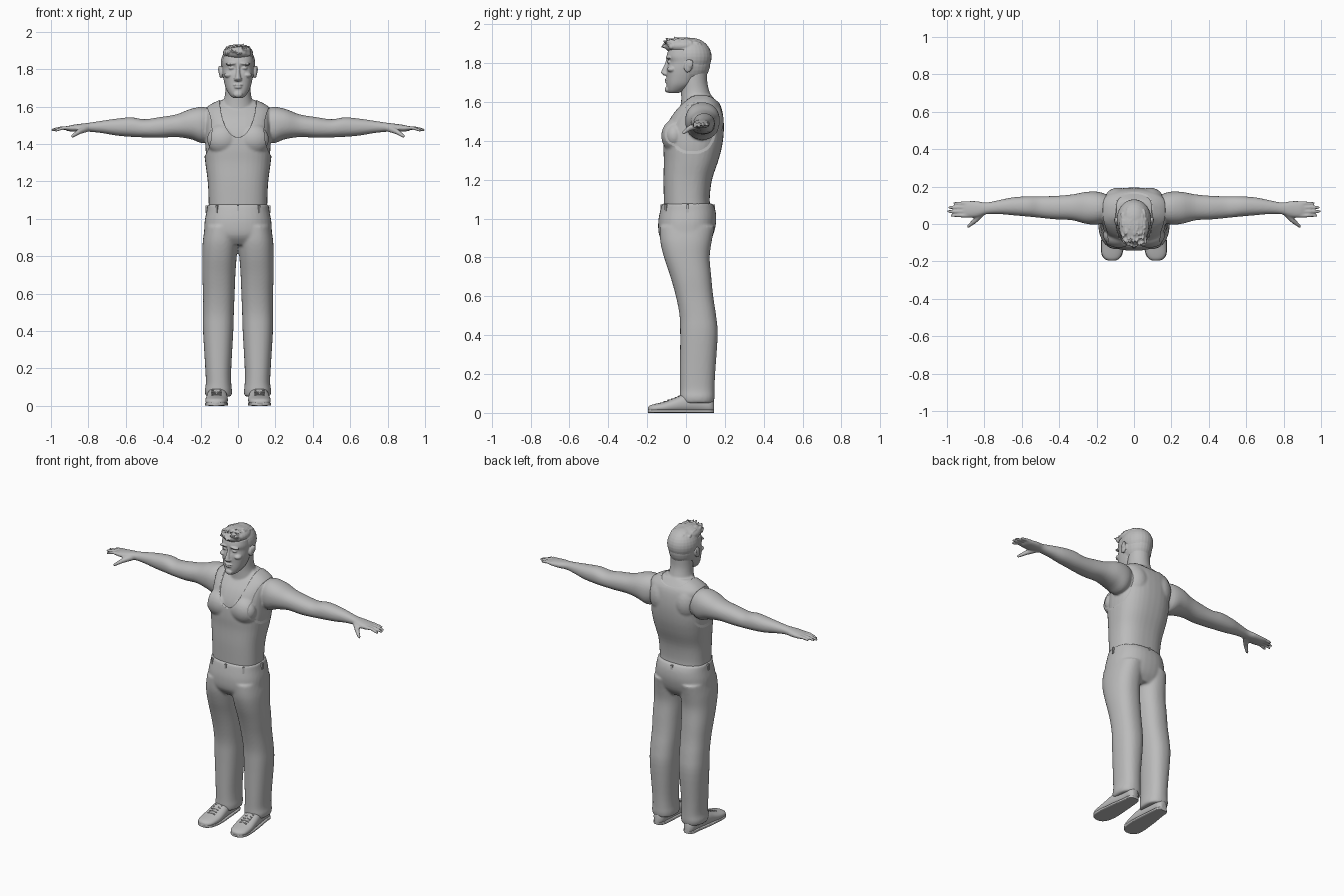
import bpy, bmesh, math, random
from mathutils import Vector, Matrix

random.seed(4)
old = bpy.data.objects.get("Cube")
if old:
    bpy.data.objects.remove(old)

grey = bpy.data.materials.new("plain_grey")
grey.use_nodes = True
grey.diffuse_color = (0.5, 0.5, 0.5, 1)
grey.node_tree.nodes["Principled BSDF"].inputs["Base Color"].default_value = grey.diffuse_color
SIDES = (1, -1)


def spline(rows, steps):
    """Resample rows of numbers with a Catmull-Rom curve."""
    out = []
    for i in range(len(rows) - 1):
        a, b, c, d = (rows[min(max(i + k, 0), len(rows) - 1)] for k in (-1, 0, 1, 2))
        for s in range(steps):
            t = s / steps
            out.append([q + t / 2 * (r - p + t * (2 * p - 5 * q + 4 * r - u + t * (3 * (q - r) + u - p)))
                        for p, q, r, u in zip(a, b, c, d)])
    return out + [list(rows[-1])]


def skin_rings(bm, rings):
    """Join rings of points into a closed tube."""
    rings = [[bm.verts.new(p) for p in ring] for ring in rings]
    n = len(rings[0])
    for r, q in zip(rings, rings[1:]):
        for k in range(n):
            bm.faces.new((r[k], r[(k + 1) % n], q[(k + 1) % n], q[k]))
    bm.faces.new(rings[0])
    bm.faces.new(rings[-1])


def loft(bm, rows, axis="z", side=1, power=2.0, grow=0.0, n=36, steps=4):
    """Skin rounded sections; a row is position, then low and high of the two cross axes."""
    rings = []
    for t, a0, a1, b0, b1 in spline(rows, steps):
        ring = []
        for k in range(n):
            c, s = math.cos(math.tau * k / n), math.sin(math.tau * k / n)
            a = (a0 + a1) / 2 + ((a1 - a0) / 2 + grow) * math.copysign(abs(c) ** (2 / power), c)
            b = (b0 + b1) / 2 + ((b1 - b0) / 2 + grow) * math.copysign(abs(s) ** (2 / power), s)
            x, y, z = {"x": (t, a, b), "y": (a, t, b), "z": (a, b, t)}[axis]
            ring.append((side * x, y, z))
        rings.append(ring)
    skin_rings(bm, rings)


def spin(bm, profile, matrix, n):
    """Turn a profile of radius and height about z, then place it."""
    skin_rings(bm, [[matrix @ Vector((r * math.cos(math.tau * k / n), r * math.sin(math.tau * k / n), h))
                     for k in range(n)] for r, h in profile])


def arc(lo, hi, count):
    angles = [math.radians(lo + (hi - lo) * i / count) for i in range(count + 1)]
    return [(math.cos(a), math.sin(a)) for a in angles]


def ball(bm, centre, radii, tilt=0.0, axis="X"):
    m = Matrix.Translation(centre) @ Matrix.Rotation(tilt, 4, axis) @ Matrix.Diagonal((*radii, 1))
    spin(bm, arc(-87, 87, 16), m, 28)


def rod(bm, a, b, r0, r1):
    """Tapered round-ended rod between two points."""
    a, b = Vector(a), Vector(b)
    turn = (b - a).to_track_quat("Z", "Y").to_matrix().to_4x4()
    profile = [(r0 * c, r0 * s) for c, s in arc(-80, 0, 4)]
    profile += [(r1 * c, (b - a).length + r1 * s) for c, s in arc(0, 80, 4)]
    spin(bm, profile, Matrix.Translation(a) @ turn, 12)


def finish(name, bm, voxel=None, smooth=0):
    bmesh.ops.recalc_face_normals(bm, faces=bm.faces)
    me = bpy.data.meshes.new(name)
    bm.to_mesh(me)
    bm.free()
    me.materials.append(grey)
    ob = bpy.data.objects.new(name, me)
    bpy.context.collection.objects.link(ob)
    if voxel:
        mod = ob.modifiers.new("merge", "REMESH")
        mod.mode, mod.voxel_size, mod.use_smooth_shade = "VOXEL", voxel, True
        mod = ob.modifiers.new("soften", "SMOOTH")
        mod.factor, mod.iterations = 0.5, smooth
    else:
        bpy.ops.object.select_all(action="DESELECT")
        ob.select_set(True)
        bpy.context.view_layer.objects.active = ob
        bpy.ops.object.shade_smooth_by_angle(angle=math.radians(50))
    return ob


def mirrored(rows):
    return [(z, -w, w, f, b) for z, w, f, b in rows]


def trunk(bm, grow):
    """Chest and back, shared by the skin and the vest."""
    loft(bm, mirrored([(1.04, .148, -.103, .12), (1.1, .148, -.105, .113), (1.2, .153, -.107, .125),
                       (1.3, .166, -.105, .158), (1.38, .174, -.108, .178), (1.46, .174, -.1, .186),
                       (1.53, .174, -.07, .182), (1.58, .172, -.03, .17), (1.61, .14, .0, .15),
                       (1.635, .09, .02, .13)]), power=2.5, grow=grow)
    for s in SIDES:
        ball(bm, (s * .083, -.06, 1.425), (.082 + grow, .058 + grow, .075 + grow))
        ball(bm, (s * .085, .1, 1.5), (.08 + grow, .085 + grow, .11 + grow))


# Bare skin: trunk, neck, arms and hands
bm = bmesh.new()
trunk(bm, 0)
loft(bm, mirrored([(1.54, .1, -.03, .16), (1.6, .088, -.025, .14), (1.65, .072, -.025, .122),
                   (1.7, .067, -.025, .11), (1.76, .066, -.02, .11)]))
arm = [(.11, .04, .14, 1.46, 1.57), (.18, .0, .17, 1.405, 1.597), (.25, .0, .172, 1.425, 1.588),
       (.33, .02, .158, 1.437, 1.558), (.42, .025, .15, 1.433, 1.543), (.5, .033, .148, 1.435, 1.532),
       (.57, .04, .148, 1.438, 1.542), (.65, .047, .142, 1.445, 1.535), (.72, .053, .128, 1.457, 1.525),
       (.79, .052, .115, 1.465, 1.514), (.84, .037, .122, 1.465, 1.508), (.89, .034, .122, 1.466, 1.501),
       (.92, .04, .117, 1.472, 1.492)]
for s in SIDES:
    loft(bm, arm, "x", s, power=2.2)
    for i, tip in enumerate((.975, .992, .987, .96)):
        y = .045 + .022 * i
        mid = (s * (tip + .9) / 2, y, 1.485)
        rod(bm, (s * .89, y, 1.486), mid, .011, .0095)
        rod(bm, mid, (s * tip, y, 1.472 + .003 * i), .0095, .0075)
    rod(bm, (s * .81, .065, 1.483), (s * .85, .018, 1.465), .02, .014)
    rod(bm, (s * .85, .018, 1.465), (s * .885, -.012, 1.442), .014, .009)
finish("body_skin", bm, .006, 3)

# Head with face and ears
bm = bmesh.new()
ball(bm, (0, .018, 1.805), (.087, .108, .115))
loft(bm, mirrored([(1.645, .024, -.088, -.04), (1.66, .042, -.096, -.01), (1.69, .062, -.1, .035),
                   (1.73, .074, -.1, .06), (1.77, .081, -.1, .08), (1.805, .084, -.092, .09),
                   (1.835, .085, -.1, .09), (1.87, .08, -.09, .08)]), power=2.3)
loft(bm, mirrored([(1.735, .012, -.112, -.08), (1.747, .02, -.127, -.08), (1.757, .0155, -.127, -.08),
                   (1.785, .0105, -.114, -.08), (1.81, .01, -.104, -.08), (1.835, .016, -.1, -.08)]))
ball(bm, (0, -.097, 1.664), (.024, .012, .016))
ball(bm, (0, -.101, 1.715), (.026, .009, .0055))
ball(bm, (0, -.1, 1.703), (.021, .01, .006))
for s in SIDES:
    ball(bm, (s * .034, -.09, 1.829), (.033, .015, .008), s * .12, "Y")
    ball(bm, (s * .034, -.085, 1.805), (.016, .012, .008))
    ball(bm, (s * .05, -.072, 1.768), (.024, .025, .016))
    ball(bm, (s * .012, -.106, 1.745), (.009, .011, .008))
    ball(bm, (s * .091, .012, 1.785), (.011, .022, .034), -.2)
    ball(bm, (s * .1, .022, 1.797), (.006, .016, .022), -.2)
finish("head", bm, .004, 2)

# Short hair with a swept-up fringe
bm = bmesh.new()
ball(bm, (0, .026, 1.832), (.092, .106, .098))
ball(bm, (0, -.012, 1.888), (.08, .1, .044))
for i in range(70):
    x, y = random.uniform(-.065, .065), random.uniform(-.1, .065)
    z = 1.888 + .04 * math.sqrt(max(.05, 1 - (x / .082) ** 2 - ((y + .012) / .105) ** 2))
    lift = .012 if y < -.04 else .004
    rod(bm, (x, y + .015, z - .008), (x + random.uniform(-.006, .006), y - .015, z + lift * random.random()),
        .009, .004)
for i in range(9):
    x = -.056 + .014 * i
    rod(bm, (x, -.075, 1.885), (x * .95, -.122 + abs(x) * .4, 1.9 + random.uniform(-.016, .014)), .015, .006)
finish("hair", bm, .004, 1)


def cutter(name, centre, radii, y0, y1):
    """Oval bar running front to back."""
    bm = bmesh.new()
    (x, z), (rx, rz) = centre, radii
    loft(bm, [(y, x - rx, x + rx, z - rz, z + rz) for y in (y0, y1)], "y", n=64, steps=1)
    ob = finish(name, bm)
    ob.hide_render = True
    ob.hide_set(True)
    return ob


# Sleeveless vest with neck and arm openings
openings = [cutter("neck_front_cutter", (0, 1.65), (.098, .215), -.4, .06),
            cutter("neck_back_cutter", (0, 1.65), (.1, .055), .05, .4)]
openings += [cutter("armhole_cutter", (s * .265, 1.475), (.125, .195), -.4, .4) for s in SIDES]
bm = bmesh.new()
trunk(bm, .009)
vest = finish("vest", bm, .008, 2)
for ob in openings:
    mod = vest.modifiers.new("opening", "BOOLEAN")
    mod.operation, mod.object, mod.solver = "DIFFERENCE", ob, "FLOAT"

# Loose trousers
bm = bmesh.new()
hips = mirrored([(.86, .165, -.1, .105), (.91, .18, -.137, .138), (.98, .179, -.143, .155),
                 (1.04, .168, -.133, .152), (1.078, .163, -.122, .136)])
loft(bm, hips, power=2.4)
leg = [(.05, .034, .172, -.028, .142), (.08, .032, .178, -.032, .147), (.12, .036, .172, -.031, .147),
       (.2, .036, .175, -.031, .15), (.4, .025, .187, -.03, .163), (.5, .022, .187, -.033, .155),
       (.6, .018, .187, -.052, .14), (.7, .014, .191, -.08, .13), (.8, .007, .191, -.113, .122),
       (.88, .001, .188, -.132, .132), (.96, .0, .176, -.135, .148)]
for s in SIDES:
    loft(bm, leg, "z", s, power=2.3)
finish("trousers", bm, .008, 4)

# Waistband loops
bm = bmesh.new()
for deg in (52, 128, 0, 180, 270, 90):
    c, k = math.cos(math.radians(deg)), -math.sin(math.radians(deg))
    x = .168 * math.copysign(abs(c) ** .83, c)
    y = .009 + .135 * math.copysign(abs(k) ** .83, k)
    m = Matrix.Translation((x, y, 1.052)) @ Matrix.Rotation(math.atan2(k, c), 4, "Z")
    bmesh.ops.create_cube(bm, size=1, matrix=m @ Matrix.Diagonal((.012, .012, .04, 1)))
finish("belt_loops", bm)

# Shoes, soles and laces
shoe = [(-.196, .1, .135, .008, .028), (-.185, .08, .157, .003, .038), (-.16, .064, .172, .001, .046),
        (-.11, .055, .175, .0, .058), (-.06, .055, .17, .0, .077), (0, .06, .163, .0, .1),
        (.08, .066, .15, .0, .1), (.125, .073, .145, .0, .09), (.145, .09, .128, .005, .06)]
for s, label in zip(SIDES, ("left", "right")):
    bm = bmesh.new()
    loft(bm, shoe, "y", s, power=2.3)
    finish(label + "_shoe", bm)
    bm = bmesh.new()
    loft(bm, [(y, a - .002, b + .002, 0, .018) for y, a, b, c, d in shoe], "y", s, power=5)
    finish(label + "_sole", bm)
    bm = bmesh.new()
    for i in range(5):
        y = -.105 + .019 * i
        z = .061 + .0068 * i
        for d in SIDES:
            rod(bm, (s * .092, y - d * .007, z - .003), (s * .138, y + d * .007, z - .003), .0035, .0035)
    finish(label + "_laces", bm)
